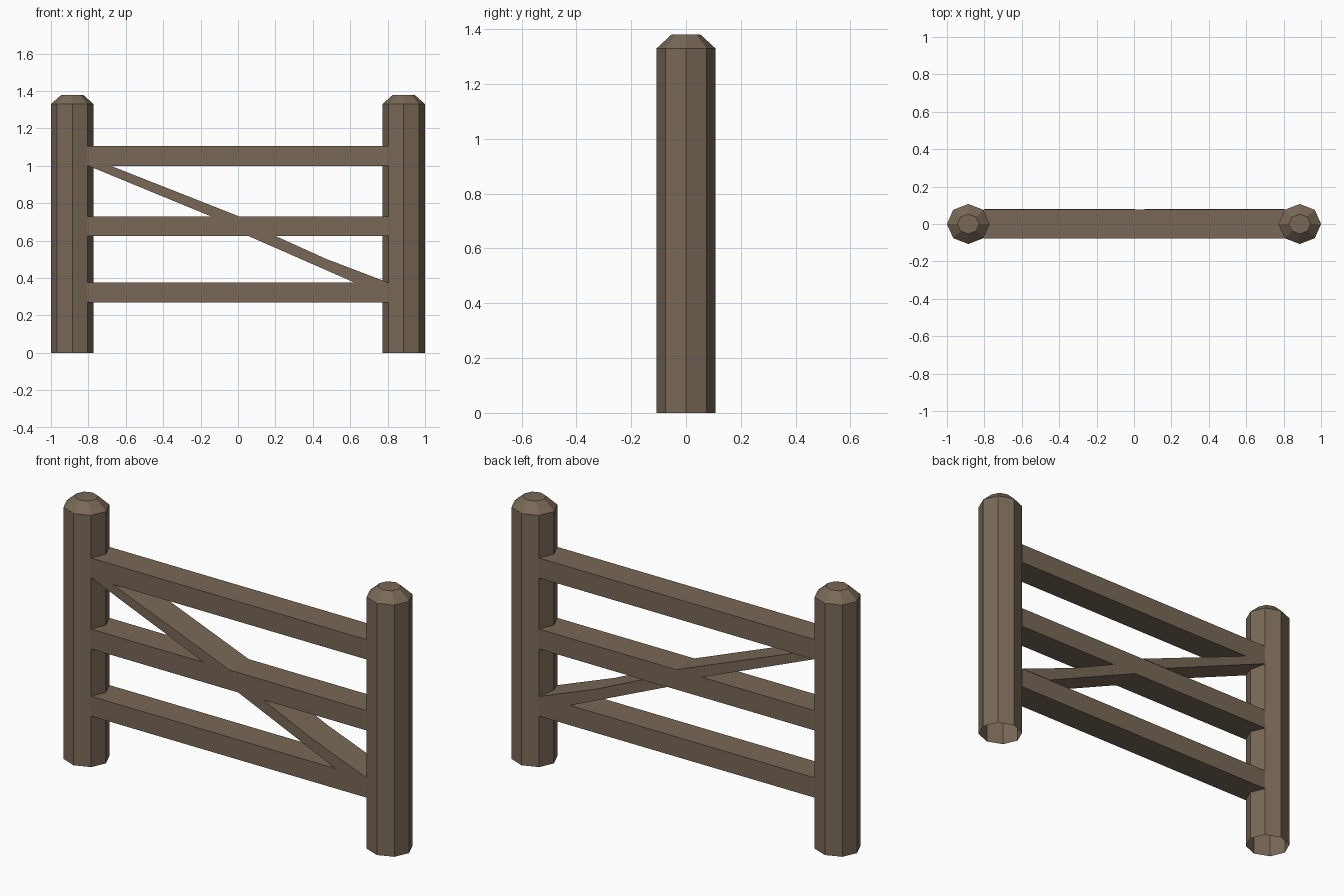
import bpy, bmesh
from math import cos, sin, pi

if "Cube" in bpy.data.objects:
    bpy.data.objects.remove(bpy.data.objects["Cube"])

wood = bpy.data.materials.new("brown_wood")
wood.diffuse_color = (0.19, 0.14, 0.095, 1)
wood.use_nodes = True
wood.node_tree.nodes["Principled BSDF"].inputs["Base Color"].default_value = wood.diffuse_color


def finish(name, bm):
    bmesh.ops.recalc_face_normals(bm, faces=bm.faces)
    mesh = bpy.data.meshes.new(name)
    bm.to_mesh(mesh)
    bm.free()
    mesh.materials.append(wood)
    ob = bpy.data.objects.new(name, mesh)
    bpy.context.collection.objects.link(ob)
    return ob


def post(name, x):
    """Eight-sided post with a bevelled top and an open foot."""
    bm = bmesh.new()
    rings = []
    for z, rx, ry in ((0, 0.114, 0.107), (1.33, 0.114, 0.107), (1.38, 0.058, 0.053)):
        rings.append([bm.verts.new((x + rx * cos(i * pi / 4), ry * sin(i * pi / 4), z))
                      for i in range(8)])
    for a, b in zip(rings, rings[1:]):
        for i in range(8):
            j = (i + 1) % 8
            bm.faces.new((a[i], a[j], b[j], b[i]))
    bm.faces.new(rings[-1])
    finish(name, bm)


def plank(name, outline, y0=-0.077, y1=0.077):
    """Extrude an x-z outline through the depth of the gate."""
    bm = bmesh.new()
    face = bm.faces.new([bm.verts.new((x, y0, z)) for x, z in outline])
    ext = bmesh.ops.extrude_face_region(bm, geom=[face])
    for v in ext["geom"]:
        if isinstance(v, bmesh.types.BMVert):
            v.co.y = y1
    finish(name, bm)


# Posts
post("left_post", -0.886)
post("right_post", 0.886)

# Horizontal rails
for name, z0, z1 in (("bottom_rail", 0.27, 0.375),
                     ("middle_rail", 0.625, 0.73),
                     ("top_rail", 1.0, 1.105)):
    plank(name, [(-0.805, z0), (0.805, z0), (0.805, z1), (-0.805, z1)])

# Diagonal brace, split by the middle rail
plank("upper_brace", [(-0.8, 1.0), (-0.145, 0.73), (0.005, 0.73), (-0.68, 1.0)], y1=0.079)
plank("lower_brace", [(0.055, 0.625), (0.625, 0.375), (0.805, 0.375),
                      (0.47, 0.503), (0.2, 0.625)], y1=0.079)
